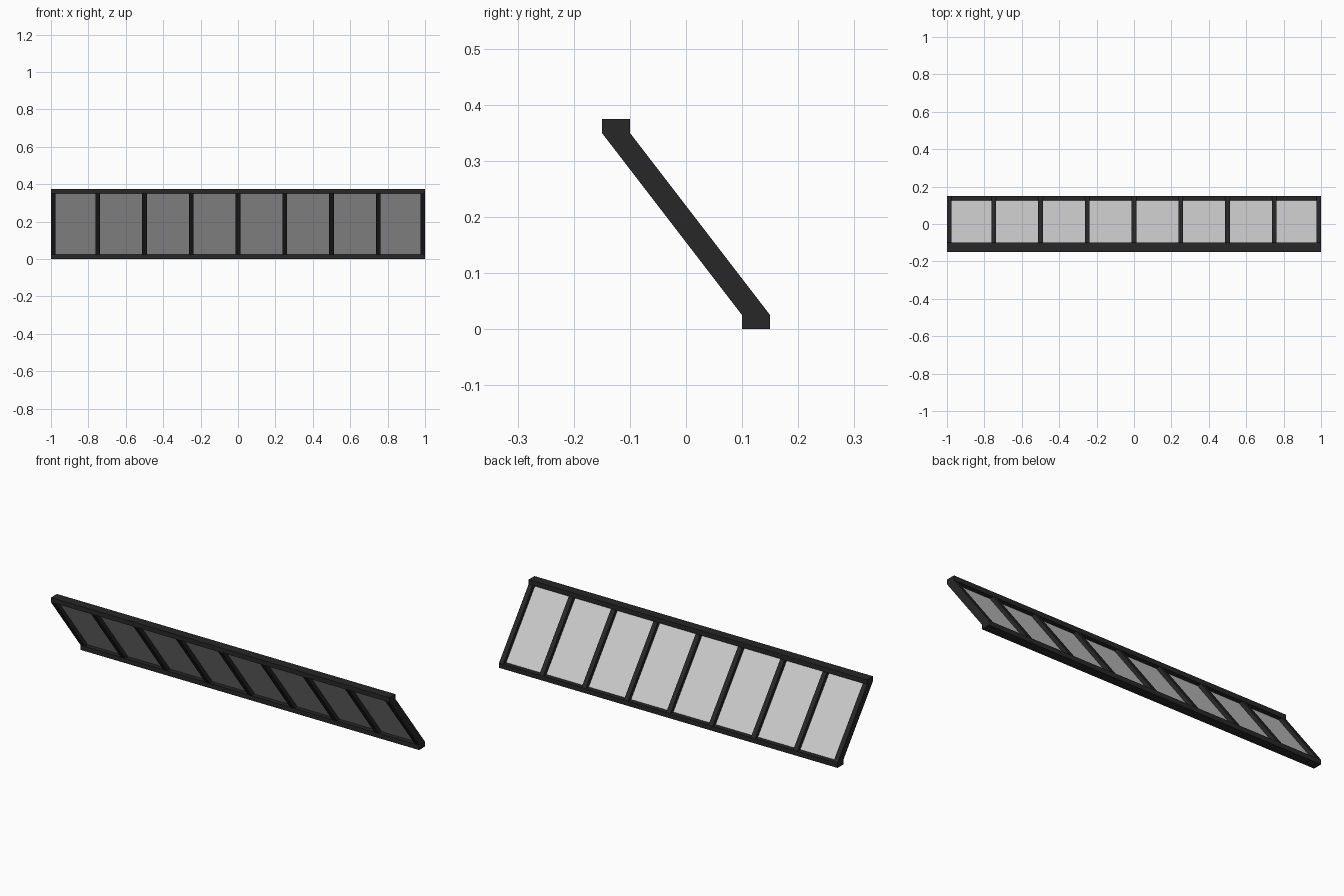
import bpy

if "Cube" in bpy.data.objects:
    bpy.data.objects.remove(bpy.data.objects["Cube"])

BAR = 0.025                      # bar width and rail height
TOP, BOTTOM = 0.35, 0.025        # heights where the slanted part ends


def make_material(name, color):
    mat = bpy.data.materials.new(name)
    mat.diffuse_color = color
    mat.use_nodes = True
    mat.node_tree.nodes["Principled BSDF"].inputs["Base Color"].default_value = mat.diffuse_color
    return mat


def add_mesh(name, verts, faces, mat):
    mesh = bpy.data.meshes.new(name)
    mesh.from_pydata(verts, [], faces)
    mesh.materials.append(mat)
    obj = bpy.data.objects.new(name, mesh)
    bpy.context.collection.objects.link(obj)
    return obj


def extrude_x(name, profile, x0, x1, mat):
    """Extrude a (y, z) profile, anticlockwise seen from +x, along x."""
    n = len(profile)
    verts = [(x, y, z) for x in (x0, x1) for y, z in profile]
    faces = [tuple(reversed(range(n))), tuple(range(n, 2 * n))]
    faces += [(i, (i + 1) % n, n + (i + 1) % n, n + i) for i in range(n)]
    return add_mesh(name, verts, faces, mat)


dark = make_material("dark_metal", (0.02, 0.02, 0.02, 1))
glass = make_material("glass", (0.6, 0.6, 0.6, 0.8))

# Horizontal rails along the top front and bottom back
extrude_x("top_rail", [(-0.15, TOP), (-0.10, TOP), (-0.10, 0.375), (-0.15, 0.375)], -1, 1, dark)
extrude_x("bottom_rail", [(0.10, 0), (0.15, 0), (0.15, BOTTOM), (0.10, BOTTOM)], -1, 1, dark)

# Slanted end bars and mullions
slant = [(0.10, BOTTOM), (0.15, BOTTOM), (-0.10, TOP), (-0.15, TOP)]
centers = [-1 + BAR / 2] + [-0.75 + 0.25 * i for i in range(7)] + [1 - BAR / 2]
for i, x in enumerate(centers):
    name = "end_bar" if i in (0, 8) else "mullion"
    extrude_x(name, slant, x - BAR / 2, x + BAR / 2, dark)

# Thin panes in the middle of the frame depth
for a, b in zip(centers, centers[1:]):
    x0, x1 = a + BAR / 2, b - BAR / 2
    add_mesh("pane", [(x0, 0.125, BOTTOM), (x0, -0.125, TOP), (x1, -0.125, TOP), (x1, 0.125, BOTTOM)],
             [(3, 2, 1, 0)], glass)
